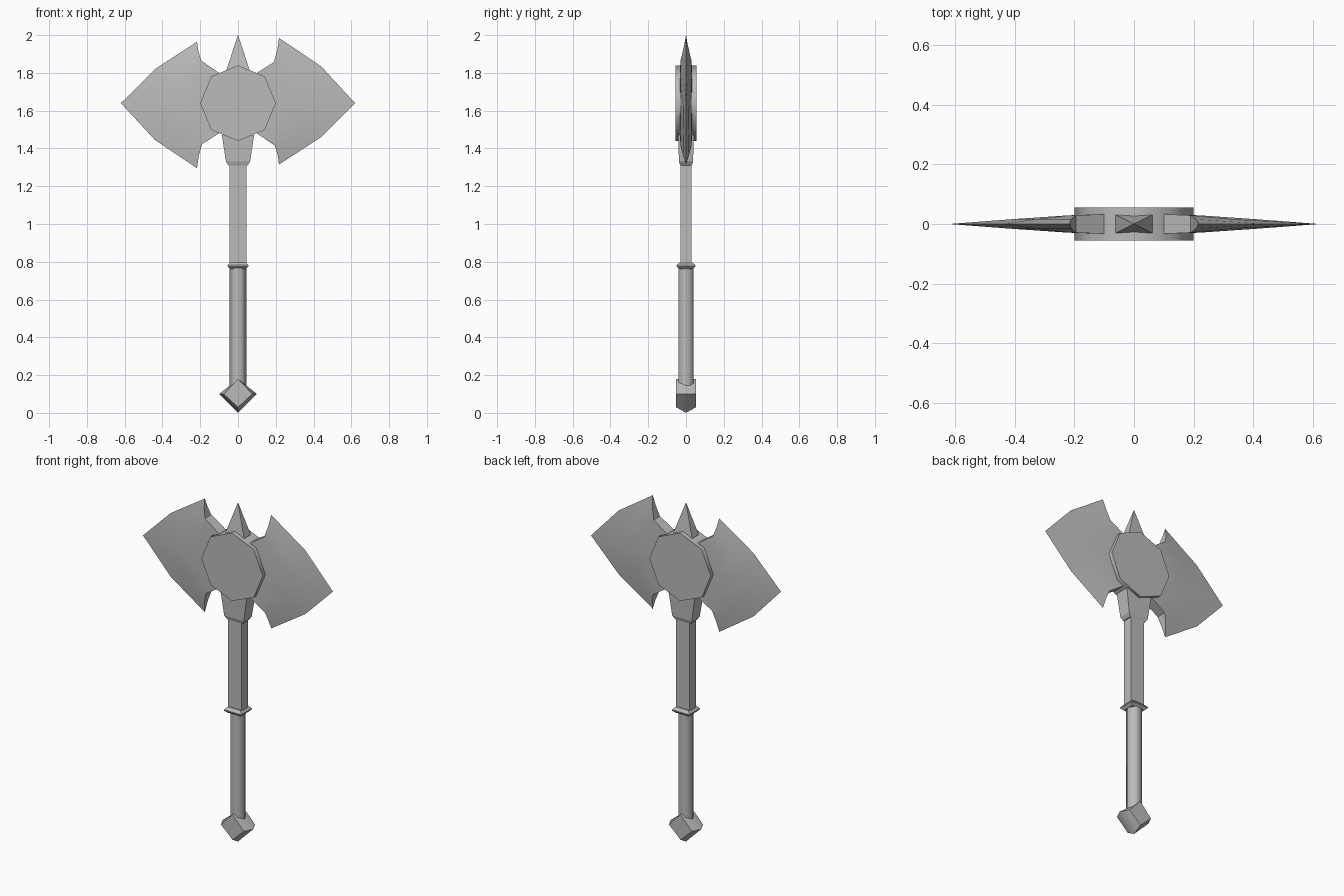
import bpy, bmesh, math
from mathutils import Matrix

cube = bpy.data.objects.get("Cube")
if cube:
    bpy.data.objects.remove(cube, do_unlink=True)

steel = bpy.data.materials.new("grey_steel")
steel.use_nodes = True
GREY = (0.5, 0.5, 0.5, 1)
steel.diffuse_color = GREY
steel.node_tree.nodes["Principled BSDF"].inputs["Base Color"].default_value = GREY

HEAD_Z = 1.64


def finish(name, bm, angle=0):
    bmesh.ops.remove_doubles(bm, verts=bm.verts, dist=1e-5)
    bmesh.ops.recalc_face_normals(bm, faces=bm.faces)
    mesh = bpy.data.meshes.new(name)
    bm.to_mesh(mesh)
    bm.free()
    mesh.materials.append(steel)
    obj = bpy.data.objects.new(name, mesh)
    bpy.context.collection.objects.link(obj)
    if angle:
        bpy.ops.object.select_all(action='DESELECT')
        bpy.context.view_layer.objects.active = obj
        obj.select_set(True)
        bpy.ops.object.shade_smooth_by_angle(angle=math.radians(angle))
    return obj


def loft(name, rings, angle=0):
    """Skin a list of closed rings and cap both ends."""
    bm = bmesh.new()
    loops = [[bm.verts.new(p) for p in ring] for ring in rings]
    n = len(loops[0])
    for a, b in zip(loops, loops[1:]):
        for i in range(n):
            j = (i + 1) % n
            bm.faces.new((a[i], a[j], b[j], b[i]))
    bm.faces.new(loops[0])
    bm.faces.new(loops[-1])
    return finish(name, bm, angle)


def rect(x, y, z):
    return [(x, y, z), (-x, y, z), (-x, -y, z), (x, -y, z)]


def polygon(sides, r, z):
    return [(r * math.cos(math.tau * i / sides), r * math.sin(math.tau * i / sides), z)
            for i in range(sides)]


# Pommel: a diamond section bulging at the middle
def diamond(y, half, low):
    return [(0, y, 0.18), (half, y, 0.1), (0, y, low), (-half, y, 0.1)]


loft("pommel", [diamond(-0.052, 0.075, 0.03), diamond(0, 0.1, 0), diamond(0.052, 0.075, 0.03)], 50)

# Handle
loft("grip", [polygon(6, 0.045, 0.12), polygon(6, 0.045, 0.78)], 70)
loft("guard", [rect(0.042, 0.036, 0.763), rect(0.056, 0.05, 0.776),
               rect(0.056, 0.05, 0.782), rect(0.042, 0.036, 0.797)])
loft("shaft", [rect(0.045, 0.03, 0.78), rect(0.045, 0.03, 1.35)])
loft("collar", [rect(0.05, 0.03, 1.31), rect(0.064, 0.037, 1.33), rect(0.085, 0.042, 1.47)])

# Octagonal hub with its axis along the depth
hub = loft("hub", [polygon(8, 0.2, -0.055), polygon(8, 0.2, 0.055)], 50)
hub.data.transform(Matrix.Translation((0, 0, HEAD_Z)) @ Matrix.Rotation(math.pi / 2, 4, 'X'))

# Top spike
loft("top_spike", [rect(0.075, 0.037, 1.76), rect(0.06, 0.03, 1.82), rect(0.0005, 0.0005, 2)])

# Blade rows run from hub to cutting edge, heights relative to the hub
ROWS = [
    [(0.10, 0.16), (0.19, 0.217), (0.208, 0.28), (0.217, 0.345)],
    [(0.10, 0.08), (0.22, 0.12), (0.33, 0.16), (0.44, 0.195)],
    [(0.10, 0.00), (0.22, 0.00), (0.41, 0.00), (0.62, 0.00)],
    [(0.10, -0.08), (0.22, -0.12), (0.33, -0.15), (0.44, -0.18)],
    [(0.10, -0.16), (0.195, -0.225), (0.21, -0.275), (0.217, -0.325)],
]
THICK = [0.033, 0.029, 0.016, 0]


def blade(name, turn):
    bm = bmesh.new()
    sheets = [[[bm.verts.new((x, side * t, z)) for (x, z), t in zip(row, THICK)]
               for row in ROWS] for side in (-1, 1)]
    for s in sheets:
        for a, b in zip(s, s[1:]):
            for i in range(3):
                bm.faces.new((a[i], a[i + 1], b[i + 1], b[i]))
    # Rims joining the two sheets along the concave borders
    for r in (0, -1):
        a, b = sheets[0][r], sheets[1][r]
        for i in range(3):
            bm.faces.new((a[i], a[i + 1], b[i + 1], b[i]))
    # Root wall hidden in the hub
    for i in range(4):
        bm.faces.new((sheets[0][i][0], sheets[0][i + 1][0], sheets[1][i + 1][0], sheets[1][i][0]))
    obj = finish(name, bm, 30)
    obj.data.transform(Matrix.Translation((0, 0, HEAD_Z)) @ Matrix.Rotation(turn, 4, 'Y'))


blade("left_blade", 0)
blade("right_blade", math.pi)
